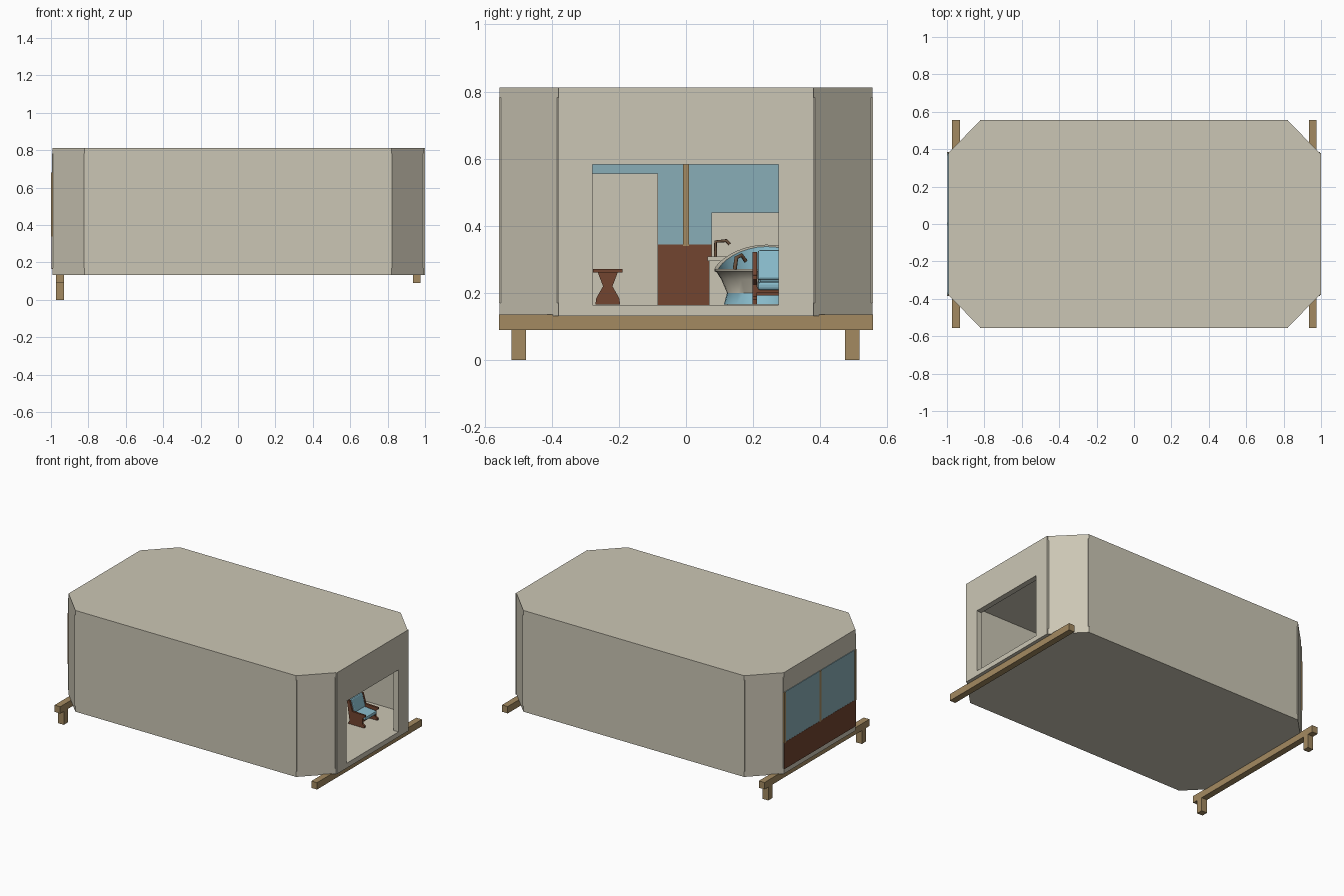
import bpy, bmesh, math
from mathutils import Matrix, Vector

cube = bpy.data.objects.get("Cube")
if cube:
    bpy.data.objects.remove(cube)


def material(name, r, g, b):
    m = bpy.data.materials.new(name)
    m.use_nodes = True
    m.diffuse_color = (r, g, b, 1)
    m.node_tree.nodes["Principled BSDF"].inputs["Base Color"].default_value = (r, g, b, 1)
    return m


CREAM = material("cream_panel", 0.60, 0.565, 0.46)
TIMBER = material("light_timber", 0.37, 0.255, 0.12)
WOOD = material("dark_red_wood", 0.17, 0.06, 0.03)
GLASS = material("blue_glass", 0.25, 0.42, 0.475)
FABRIC = material("blue_fabric", 0.25, 0.50, 0.60)
BRONZE = material("bronze", 0.14, 0.08, 0.045)


def finish(name, bm, *mats):
    bmesh.ops.recalc_face_normals(bm, faces=bm.faces)
    mesh = bpy.data.meshes.new(name)
    bm.to_mesh(mesh)
    bm.free()
    for m in mats:
        mesh.materials.append(m)
    ob = bpy.data.objects.new(name, mesh)
    bpy.context.collection.objects.link(ob)
    return ob


def box(name, x, y, z, mat, tilt=0):
    """Box from (min, max) ranges, optionally tilted about its y axis."""
    bm = bmesh.new()
    bmesh.ops.create_cube(bm, size=1)
    size = [b - a for a, b in (x, y, z)]
    mid = Vector([(a + b) / 2 for a, b in (x, y, z)])
    bmesh.ops.transform(bm, verts=bm.verts, matrix=Matrix.Translation(mid)
                        @ Matrix.Rotation(tilt, 4, 'Y') @ Matrix.Diagonal((*size, 1)))
    return finish(name, bm, mat)


def prism(name, points, depth, mat):
    """Extrude a flat outline of 3D points along a depth vector."""
    bm = bmesh.new()
    face = bm.faces.new([bm.verts.new(p) for p in points])
    top = bmesh.ops.extrude_face_region(bm, geom=[face])["geom"]
    bmesh.ops.translate(bm, vec=depth, verts=[v for v in top if isinstance(v, bmesh.types.BMVert)])
    return finish(name, bm, mat)


def octagon(inset, z):
    ex, ey, cx, cy = 0.993 - inset, 0.555 - inset, 0.82 - inset * 0.4, 0.38 - inset * 0.4
    quarter = [(ex, cy), (cx, ey)]
    right = quarter + [(-x, y) for x, y in reversed(quarter)]
    return [(x, y, z) for x, y in right + [(-x, -y) for x, y in right]]


def tube(name, points, radius, mat):
    curve = bpy.data.curves.new(name, 'CURVE')
    curve.dimensions = '3D'
    curve.bevel_depth = radius
    curve.bevel_resolution = 2
    curve.use_fill_caps = True
    line = curve.splines.new('POLY')
    line.points.add(len(points) - 1)
    for p, co in zip(line.points, points):
        p.co = (*co, 1)
    curve.materials.append(mat)
    ob = bpy.data.objects.new(name, curve)
    bpy.context.collection.objects.link(ob)


# Hollow cabin with an open doorway at one end and a glazed end opposite
FLOOR = 0.165
cabin = prism("cabin_shell", octagon(0, 0.132), (0, 0, 0.68), CREAM)
cutters = [
    prism("room_cutter", octagon(0.03, FLOOR), (0, 0, 0.62), CREAM),
    box("doorway_cutter", (0.8, 1.2), (-0.278, 0.276), (FLOOR, 0.582), CREAM),
    box("window_cutter", (-1.2, -0.8), (-0.36, 0.36), (FLOOR, 0.672), CREAM),
]
for c in cutters:
    mod = cabin.modifiers.new(c.name, 'BOOLEAN')
    mod.operation = 'DIFFERENCE'
    mod.object = c
    mod.solver = 'EXACT'
    c.hide_render = True
    c.hide_viewport = True
    c.display_type = 'WIRE'

# Doorway end plate brings that end flush with the beam
for name, y, z in (("door_side_right", (-0.38, -0.278), (0.132, 0.812)),
                   ("door_side_left", (0.276, 0.38), (0.132, 0.812)),
                   ("door_head", (-0.278, 0.276), (0.582, 0.812)),
                   ("door_sill", (-0.278, 0.276), (0.132, FLOOR))):
    box(name, (0.993, 1.0), y, z, CREAM)

# Thin joint strips at the eight corners
for i, (x, y, z) in enumerate(octagon(0.003, 0.17)):
    box(f"corner_strip_{i + 1}", (x - 0.005, x + 0.005), (y - 0.005, y + 0.005), (z, 0.782), CREAM)

# Glazed end: wood panel, glass, and timber posts
box("lower_wood_panel", (-0.998, -0.985), (-0.38, 0.38), (FLOOR, 0.344), WOOD)
box("window_glass", (-0.997, -0.987), (-0.38, 0.38), (0.344, 0.68), GLASS)
for name, y in (("right", -0.375), ("middle", 0), ("left", 0.375)):
    box(f"window_post_{name}", (-1.0, -0.982), (y - 0.009, y + 0.009), (0.34, 0.68), TIMBER)

# Support beams, with legs only at the glazed end
for name, x in (("rear", -0.952), ("door", 0.956)):
    box(f"{name}_beam", (x - 0.021, x + 0.021), (-0.557, 0.557), (0.09, 0.136), TIMBER)
for name, y in (("right", -0.498), ("left", 0.495)):
    box(f"{name}_leg", (-0.973, -0.931), (y - 0.021, y + 0.021), (0, 0.09), TIMBER)

# Interior partitions
box("tall_partition", (-0.12, -0.09), (-0.525, -0.083), (FLOOR, 0.556), CREAM)
box("low_partition", (-0.12, -0.09), (0.076, 0.525), (FLOOR, 0.44), CREAM)

# Armchair with two shaped wooden sides, crossrails and cushions
side = [(0.68, 0.166), (0.80, 0.166), (0.80, 0.18), (0.785, 0.19), (0.785, 0.225), (0.805, 0.24),
        (0.805, 0.252), (0.71, 0.255), (0.69, 0.322), (0.67, 0.322), (0.68, 0.255), (0.69, 0.19)]
for name, y in (("right", 0.198), ("left", 0.335)):
    prism(f"chair_side_{name}", [(x, y, z) for x, z in side], (0, 0.013, 0), WOOD)
for name, x, z in (("front", 0.775, 0.21), ("rear", 0.695, 0.2)):
    box(f"chair_rail_{name}", (x, x + 0.012), (0.21, 0.336), (z - 0.008, z + 0.008), WOOD)
cushions = [box("chair_seat_cushion", (0.70, 0.80), (0.213, 0.333), (0.212, 0.237), FABRIC, 0.08),
            box("chair_back_cushion", (0.682, 0.706), (0.213, 0.333), (0.235, 0.328), FABRIC, -0.25)]
for c in cushions:
    mod = c.modifiers.new("soft_edges", 'BEVEL')
    mod.width = 0.008
    mod.segments = 2

# Trestle stool with a waisted end board on each side
stool_y, half = -0.233, [(0.037, 0.166), (0.034, 0.185), (0.014, 0.22), (0.03, 0.262)]
outline = half + [(-y, z) for y, z in reversed(half)]
for name, x in (("front", 0.56), ("rear", 0.45)):
    prism(f"stool_end_{name}", [(x, stool_y + y, z) for y, z in outline], (0.015, 0, 0), WOOD)
box("stool_rail", (0.46, 0.565), (stool_y - 0.006, stool_y + 0.006), (0.2, 0.215), WOOD)
box("stool_top", (0.43, 0.595), (stool_y - 0.044, stool_y + 0.044), (0.261, 0.271), WOOD)

# Slipper bathtub: lathed bowl stretched lengthwise, its rear rim raised
profile = [(0, 0.166), (0.82, 0.166), (0.76, 0.2), (0.87, 0.24), (0.96, 0.262), (1.0, 0.265),
           (1.0, 0.272), (0.92, 0.272), (0.8, 0.22), (0, 0.205)]
tub_colours = [1, 1, 0, 0, 0, 0, 0, 1, 1]
bm = bmesh.new()
steps = 32
rings = []
for r, z in profile:
    ring = []
    for k in range(steps):
        a = 2 * math.pi * k / steps
        lift = 0.07 * max(0, -math.cos(a)) ** 1.5 * max(0, (z - 0.2) / 0.07) * r
        ring.append(bm.verts.new((0.3 + 0.17 * r * math.cos(a), 0.24 + 0.155 * r * math.sin(a), z + lift)))
    rings.append(ring)
for lower, upper, colour in zip(rings, rings[1:], tub_colours):
    for k in range(steps):
        n = (k + 1) % steps
        bm.faces.new((lower[k], lower[n], upper[n], upper[k])).material_index = colour
bmesh.ops.remove_doubles(bm, verts=bm.verts, dist=0.0001)
tub = finish("bathtub", bm, CREAM, FABRIC)
bpy.context.view_layer.objects.active = tub
tub.select_set(True)
bpy.ops.object.shade_smooth_by_angle(angle=math.radians(40))

# Washstand and taps
box("washstand", (0.0, 0.08), (0.068, 0.125), (FLOOR, 0.295), CREAM)
box("washstand_top", (-0.005, 0.085), (0.064, 0.13), (0.295, 0.308), CREAM)
tube("washstand_tap", [(0.04, 0.088, 0.305), (0.04, 0.088, 0.353), (0.04, 0.12, 0.356),
                       (0.04, 0.13, 0.345)], 0.005, BRONZE)
tube("bath_tap", [(0.44, 0.145, 0.27), (0.44, 0.15, 0.305), (0.43, 0.165, 0.313),
                  (0.42, 0.178, 0.295)], 0.006, BRONZE)
